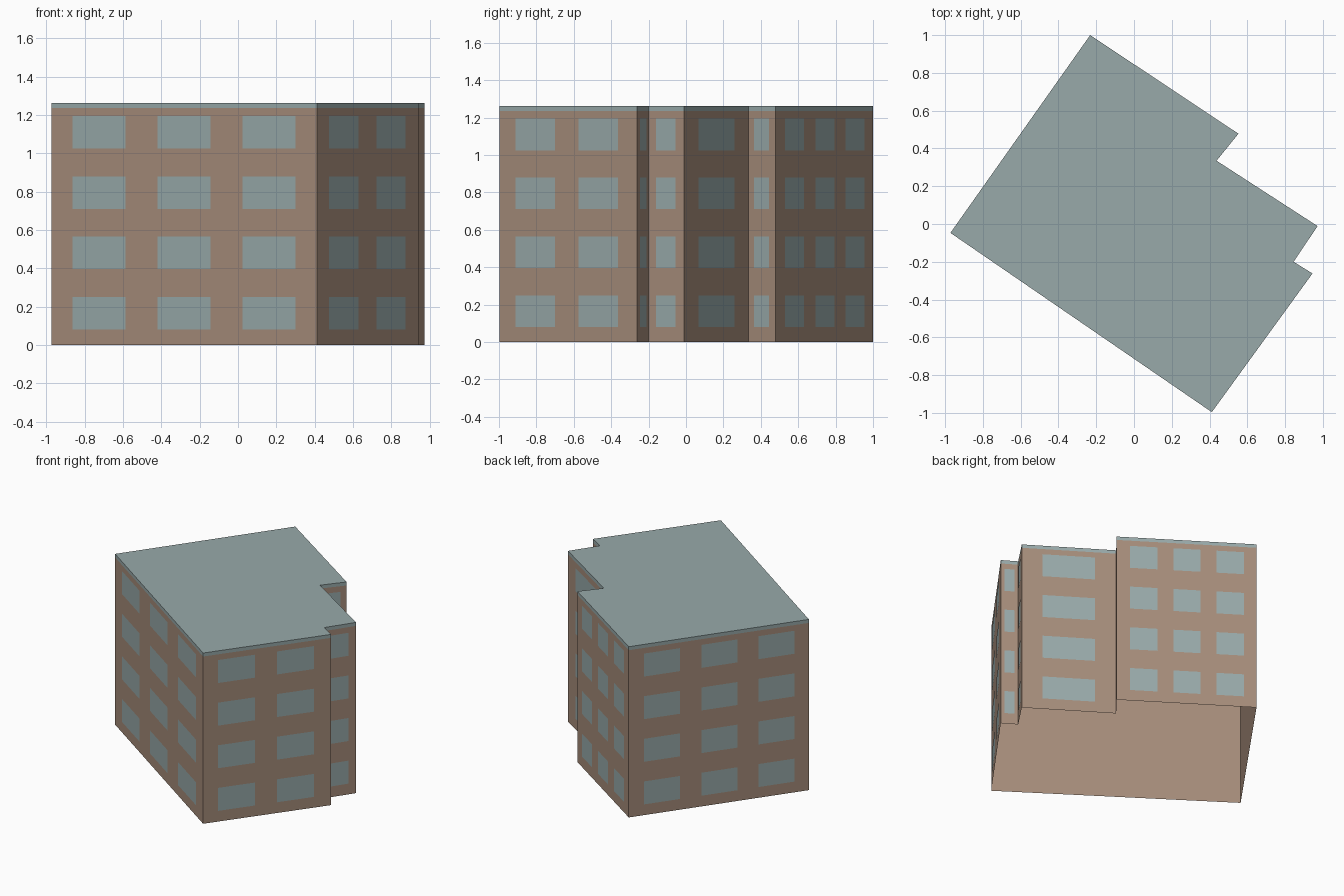
import bpy
import bmesh
from mathutils import Vector

cube = bpy.data.objects.get("Cube")
if cube:
    bpy.data.objects.remove(cube)


def make_material(name, colour):
    mat = bpy.data.materials.new(name)
    mat.use_nodes = True
    mat.diffuse_color = (*colour, 1)
    bsdf = next(n for n in mat.node_tree.nodes if n.type == "BSDF_PRINCIPLED")
    bsdf.inputs["Base Color"].default_value = (*colour, 1)
    return mat


def make_object(name, bm, mat):
    mesh = bpy.data.meshes.new(name)
    bm.to_mesh(mesh)
    bm.free()
    mesh.materials.append(mat)
    obj = bpy.data.objects.new(name, mesh)
    bpy.context.collection.objects.link(obj)
    return obj


def add_panel(bm, start, end, bottom, top):
    """Upright rectangle between two plan points, facing right of start-to-end."""
    corners = [(start, bottom), (end, bottom), (end, top), (start, top)]
    return bm.faces.new([bm.verts.new((p.x, p.y, z)) for p, z in corners])


brick = make_material("brown_brick", (0.38, 0.265, 0.196))
slate = make_material("blue_grey", (0.315, 0.40, 0.40))

EAVES, TOP = 1.236, 1.262
STOREYS, FIRST_SILL, STOREY_HEIGHT, WINDOW_HEIGHT = 4, 0.08, 0.315, 0.17
PLATE_GAP = 0.002

# Footprint corner, then the wall starting there:
# window count, first window start, window width, pitch (fractions of wall)
plan = [
    ((-0.972, -0.047), 3, 0.08, 0.20, 0.32),
    ((0.412, -0.996), 2, 0.115, 0.288, 0.462),
    ((0.945, -0.262), 1, 0.22, 0.57, 0),
    ((0.845, -0.20), 1, 0.21, 0.56, 0),
    ((0.972, -0.011), 1, 0.22, 0.555, 0),
    ((0.437, 0.335), 1, 0.21, 0.56, 0),
    ((0.553, 0.478), 3, 0.097, 0.195, 0.309),
    ((-0.232, 1.0), 3, 0.083, 0.20, 0.319),
]
corners = [Vector(row[0]) for row in plan]
edges = list(zip(corners, corners[1:] + corners[:1]))

# Outer walls, open underneath
walls = bmesh.new()
for a, b in edges:
    add_panel(walls, a, b, 0, EAVES)
bmesh.ops.remove_doubles(walls, verts=walls.verts, dist=0.0001)
make_object("walls", walls, brick)

# Flat roof with a thin edge band
roof = bmesh.new()
for a, b in edges:
    add_panel(roof, a, b, EAVES, TOP)
roof.faces.new([roof.verts.new((p.x, p.y, TOP)) for p in corners])
bmesh.ops.remove_doubles(roof, verts=roof.verts, dist=0.0001)
make_object("roof", roof, slate)

# Window plates, repeated on every storey
windows = bmesh.new()
for (a, b), (_, count, first, width, pitch) in zip(edges, plan):
    along = b - a
    outward = Vector((along.y, -along.x)).normalized() * PLATE_GAP
    for column in range(count):
        left = first + column * pitch
        start = a + along * left + outward
        end = a + along * (left + width) + outward
        for storey in range(STOREYS):
            sill = FIRST_SILL + storey * STOREY_HEIGHT
            add_panel(windows, start, end, sill, sill + WINDOW_HEIGHT)
make_object("windows", windows, slate)
